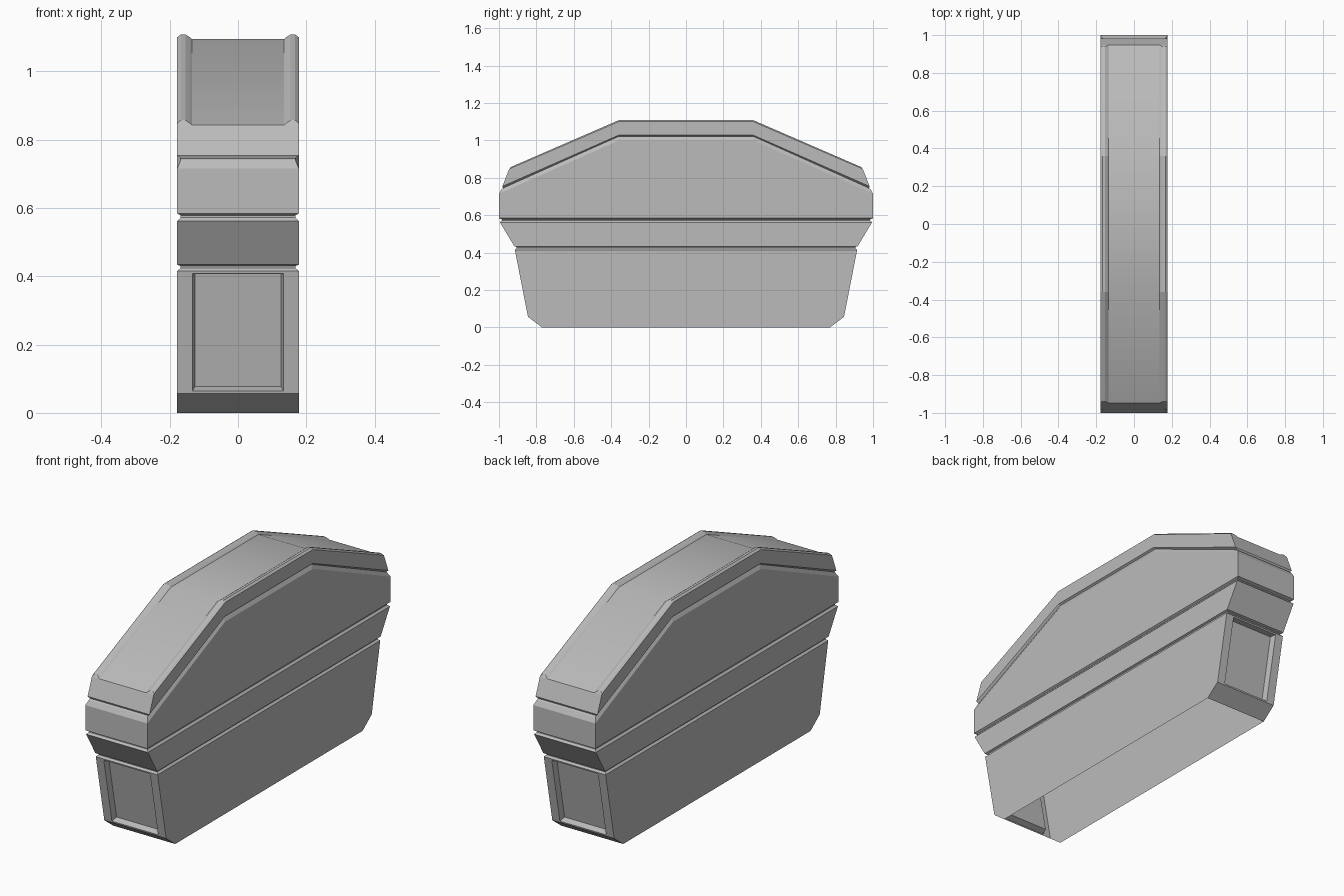
import bpy
import bmesh

cube = bpy.data.objects.get("Cube")
if cube:
    bpy.data.objects.remove(cube, do_unlink=True)

GREY = (0.5, 0.5, 0.5, 1)
grey = bpy.data.materials.new("plain_grey")
grey.use_nodes = True
grey.diffuse_color = GREY
grey.node_tree.nodes["Principled BSDF"].inputs["Base Color"].default_value = GREY

BEND = 0.36   # where the arched top starts to slope
W = 0.178     # half width
G = 0.168     # half width inside the grooves


def arch(end, z_end, z_mid):
    """Side outline from front to back at one level."""
    return [(-end, z_end), (-BEND, z_mid), (BEND, z_mid), (end, z_end)]


def shell(name, levels, closed_top=False, edit=None):
    """Stack of rings; each level is (x_min, x_max, end, z_end, z_mid)."""
    bm = bmesh.new()
    rings = []
    for x0, x1, end, z_end, z_mid in levels:
        path = arch(end, z_end, z_mid)
        pts = [(x1, y, z) for y, z in path] + [(x0, y, z) for y, z in reversed(path)]
        rings.append([bm.verts.new(p) for p in pts])
    n = len(rings[0])
    for a, b in zip(rings, rings[1:]):
        for i in range(n):
            j = (i + 1) % n
            bm.faces.new((a[i], a[j], b[j], b[i]))
    if closed_top:
        t = rings[-1]
        for i in range(n // 2 - 1):
            bm.faces.new((t[i], t[i + 1], t[n - 2 - i], t[n - 1 - i]))
    if edit:
        edit(bm)
    return finish(name, bm)


def finish(name, bm):
    mesh = bpy.data.meshes.new(name)
    bm.normal_update()
    bm.to_mesh(mesh)
    bm.free()
    mesh.materials.append(grey)
    obj = bpy.data.objects.new(name, mesh)
    bpy.context.collection.objects.link(obj)
    return obj


def flat(w, end, z):
    return (-w, w, end, z, z)


def sloped(w, end, z_end, z_mid):
    return (-w, w, end, z_end, z_mid)


def recess_ends(bm):
    """Sunken rectangular panel in each end of the lower body."""
    bm.normal_update()
    ends = [f for f in bm.faces
            if abs(f.normal.y) > 0.9 and 0.1 < f.calc_center_median().z < 0.4]
    bmesh.ops.inset_individual(bm, faces=ends, thickness=0.011)
    for f in ends:
        for v in f.verts:
            v.co.x = 0.133 if v.co.x > 0 else -0.133
    bm.normal_update()
    bmesh.ops.inset_individual(bm, faces=ends, thickness=0.01, depth=-0.03)


# Lower body, open underneath, with its groove
shell("lower_body", [
    flat(W, 0.77, 0), flat(W, 0.845, 0.057), flat(W, 0.915, 0.415),
    flat(G, 0.906, 0.424), flat(G, 0.906, 0.43)], edit=recess_ends)

# Flared middle band with its groove
shell("middle_band", [
    flat(G, 0.906, 0.43), flat(W, 0.918, 0.434), flat(W, 0.995, 0.562),
    flat(G, 0.985, 0.572), flat(G, 0.985, 0.578)])

# Upper body with arched, chamfered top edge
shell("upper_body", [
    flat(G, 0.985, 0.578), flat(W, 1.0, 0.584), sloped(W, 1.0, 0.715, 1.0),
    sloped(G, 0.985, 0.74, 1.017), sloped(G, 0.978, 0.745, 1.022)])

# Arched cap
shell("cap", [
    sloped(G, 0.978, 0.745, 1.022), sloped(W, 0.982, 0.754, 1.028),
    sloped(W, 0.947, 0.843, 1.095)])

# Smooth top panel
bm = bmesh.new()
rows = [[bm.verts.new((x, y, z)) for x in (-W, W)] for y, z in arch(0.947, 0.843, 1.095)]
for a, b in zip(rows, rows[1:]):
    bm.faces.new((a[0], a[1], b[1], b[0]))
for f in bm.faces:
    f.smooth = True
finish("top_panel", bm)

# Raised rails along both edges of the top
for side, name in ((1, "left_rail"), (-1, "right_rail")):
    spans = [(0.135, W), (0.141, W), (0.154, 0.167)]
    heights = [(0.947, 0.843, 1.095), (0.944, 0.848, 1.1), (0.938, 0.857, 1.108)]
    levels = [tuple(sorted((side * a, side * b))) + h for (a, b), h in zip(spans, heights)]
    shell(name, levels, closed_top=True)
